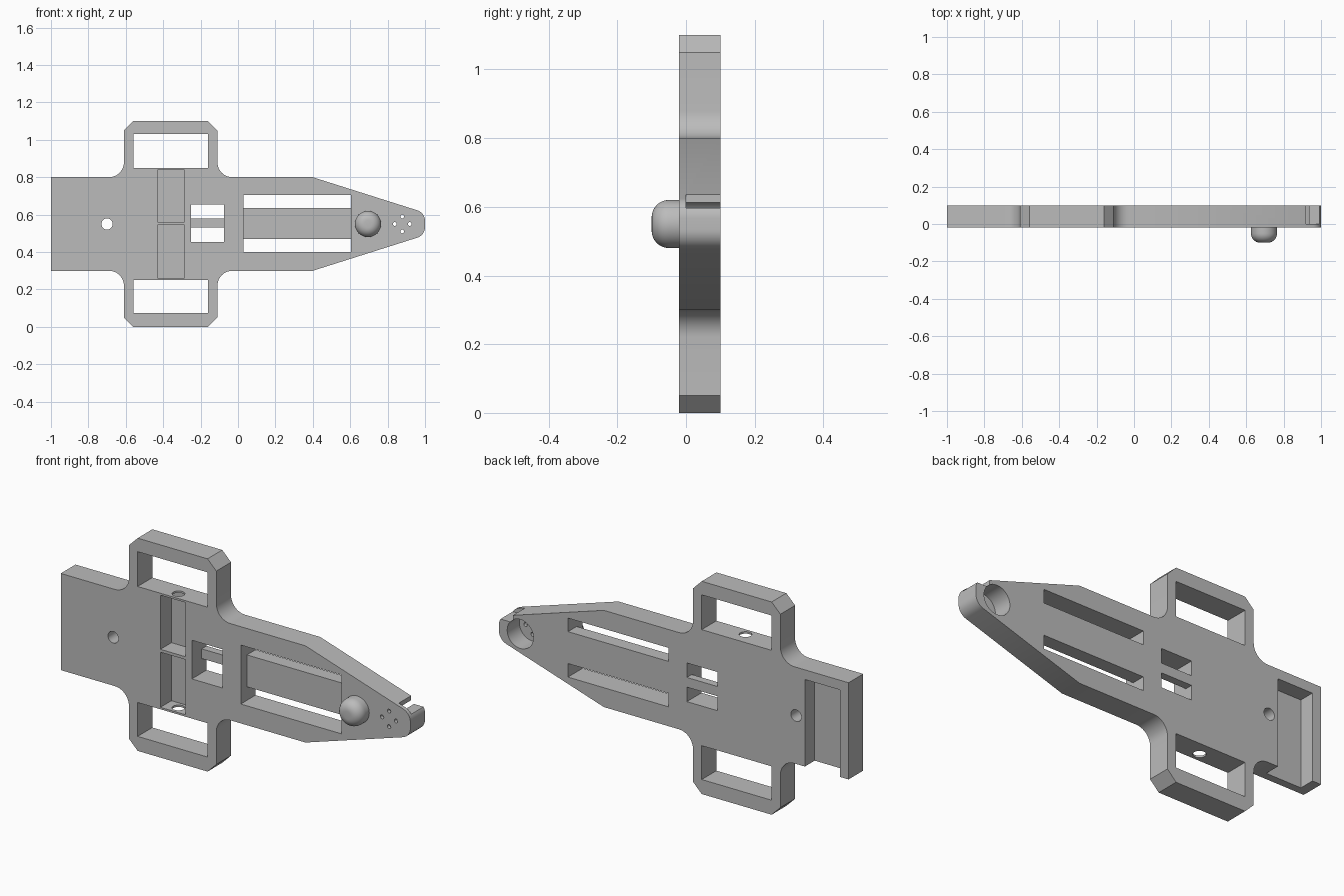
import bpy, bmesh, math
from mathutils import Vector, Matrix

if "Cube" in bpy.data.objects:
    bpy.data.objects.remove(bpy.data.objects["Cube"], do_unlink=True)

FRONT, BACK, MID = -0.02, 0.10, 0.55
OVER = 0.05  # overshoot of cutters past the plate

grey = bpy.data.materials.new("plain grey")
grey.use_nodes = True
grey.diffuse_color = (0.5, 0.5, 0.5, 1)
grey.node_tree.nodes["Principled BSDF"].inputs["Base Color"].default_value = (0.5, 0.5, 0.5, 1)


def make_object(name, bm):
    bmesh.ops.recalc_face_normals(bm, faces=bm.faces[:])
    mesh = bpy.data.meshes.new(name)
    bm.to_mesh(mesh)
    bm.free()
    mesh.materials.append(grey)
    obj = bpy.data.objects.new(name, mesh)
    bpy.context.collection.objects.link(obj)
    return obj


def activate(obj):
    bpy.ops.object.select_all(action="DESELECT")
    obj.select_set(True)
    bpy.context.view_layer.objects.active = obj


def rounded(corners, steps=10):
    """Turn (x, z, radius) corners into an outline with true arcs."""
    points = []
    for i, (x, z, r) in enumerate(corners):
        p = Vector((x, z))
        if r == 0:
            points.append(p)
            continue
        a = (Vector(corners[i - 1][:2]) - p).normalized()
        b = (Vector(corners[(i + 1) % len(corners)][:2]) - p).normalized()
        half = a.angle(b) / 2
        centre = p + (a + b).normalized() * r / math.sin(half)
        start = p + a * r / math.tan(half) - centre
        end = p + b * r / math.tan(half) - centre
        sweep = start.angle(end)
        for k in range(steps + 1):
            t = k / steps
            points.append(centre + (start * math.sin((1 - t) * sweep)
                                    + end * math.sin(t * sweep)) / math.sin(sweep))
    return points


def box(x0, x1, z0, z1, y0=FRONT - OVER, y1=BACK + OVER):
    bm = bmesh.new()
    bmesh.ops.create_cube(bm, size=1)
    bmesh.ops.scale(bm, vec=(x1 - x0, y1 - y0, z1 - z0), verts=bm.verts)
    bmesh.ops.translate(bm, vec=((x0 + x1) / 2, (y0 + y1) / 2, (z0 + z1) / 2), verts=bm.verts)
    return make_object("cutter", bm)


def rod(centre, radius, length, along_y=True, sides=32, name="cutter"):
    bm = bmesh.new()
    turn = Matrix.Rotation(math.pi / 2, 4, "X") if along_y else Matrix.Identity(4)
    bmesh.ops.create_cone(bm, cap_ends=True, segments=sides, radius1=radius, radius2=radius,
                          depth=length, matrix=Matrix.Translation(centre) @ turn)
    return make_object(name, bm)


# Plate: upper half outline, mirrored to the lower half and extruded
upper = [(-1, 0.8, 0), (-0.61, 0.8, 0.08), (-0.61, 1.05, 0), (-0.56, 1.1, 0),
         (-0.16, 1.1, 0), (-0.11, 1.05, 0), (-0.11, 0.8, 0.08), (0.4, 0.8, 0),
         (1, 0.61, 0.06)]
lower = [(x, 2 * MID - z, r) for x, z, r in reversed(upper)]
bm = bmesh.new()
face = bm.faces.new([bm.verts.new((p.x, FRONT, p.y)) for p in rounded(upper + lower)])
side = bmesh.ops.extrude_face_region(bm, geom=[face])["geom"]
bmesh.ops.translate(bm, vec=(0, BACK - FRONT, 0),
                    verts=[v for v in side if isinstance(v, bmesh.types.BMVert)])
plate = make_object("base_plate", bm)

cutters = [
    # Wing windows
    box(-0.56, -0.16, 0.85, 1.03), box(-0.56, -0.16, 0.075, 0.25),
    # Twin front pockets
    box(-0.43, -0.285, 0.56, 0.84, y1=0.07), box(-0.43, -0.285, 0.26, 0.545, y1=0.07),
    # Small square recess with a bar left at the back
    box(-0.25, -0.075, 0.455, 0.655, y1=0.06),
    box(-0.25, -0.075, 0.455, 0.53), box(-0.25, -0.075, 0.58, 0.655),
    # Long recess with a slot on each side
    box(0.03, 0.605, 0.40, 0.705, y1=0.03),
    box(0.03, 0.605, 0.40, 0.47), box(0.03, 0.605, 0.635, 0.705),
    # Back channel, open at the bottom
    box(-0.95, -0.75, 0.2, 0.75, y0=0.02),
    # Round pocket and side notch in the tip
    rod((0.878, 0.1, MID), 0.075, 0.2, sides=48),
    box(0.92, 1.1, 0.597, 0.7, y0=0),
    # Mounting hole
    rod((-0.7, 0.04, MID), 0.03, 0.3),
]
# Holes joining the pockets to the windows
for z in (0.845, 0.255):
    cutters.append(rod((-0.358, 0.025, z), 0.03, 0.08, along_y=False))
# Four small holes in the tip
for dx, dz in ((1, 0), (-1, 0), (0, 1), (0, -1)):
    cutters.append(rod((0.878 + 0.04 * dx, 0, MID + 0.04 * dz), 0.01, 0.1, sides=16))

activate(plate)
for cutter in cutters:
    cutter.hide_render = True
    mod = plate.modifiers.new("cut", "BOOLEAN")
    mod.operation = "DIFFERENCE"
    mod.solver = "EXACT"
    mod.object = cutter
    bpy.ops.object.modifier_apply(modifier=mod.name)
    bpy.data.objects.remove(cutter, do_unlink=True)
bpy.ops.object.shade_smooth_by_angle(angle=math.radians(30))

# Rounded knob, sunk into the plate
knob = rod((0.695, -0.025, MID), 0.07, 0.15, sides=48, name="knob")
activate(knob)
bevel = knob.modifiers.new("round", "BEVEL")
bevel.width = 0.05
bevel.segments = 8
bevel.limit_method = "ANGLE"
bevel.angle_limit = math.radians(60)
bpy.ops.object.modifier_apply(modifier=bevel.name)
bpy.ops.object.shade_smooth_by_angle(angle=math.radians(30))
